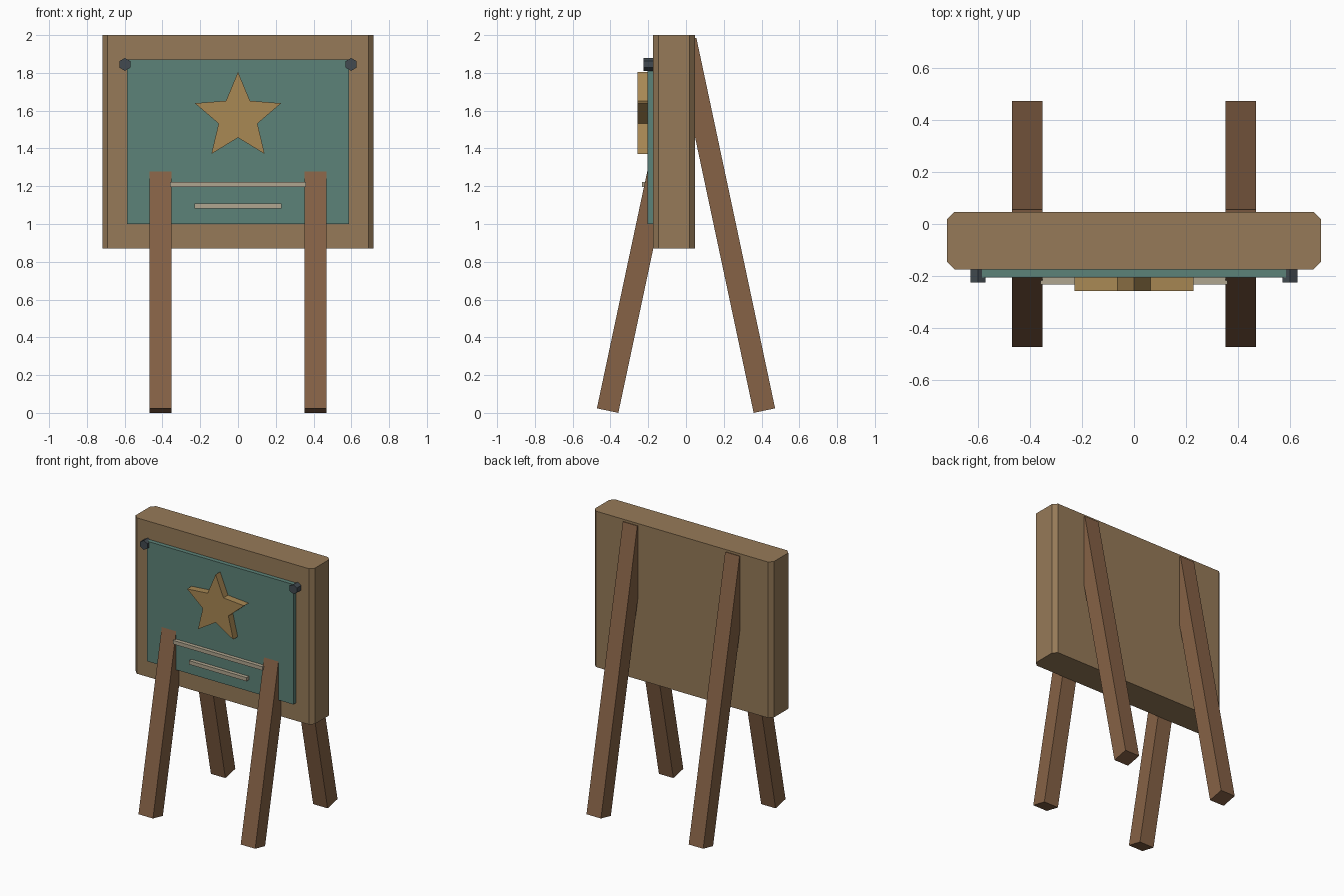
import bpy, bmesh, math
from mathutils import Matrix

if "Cube" in bpy.data.objects:
    bpy.data.objects.remove(bpy.data.objects["Cube"])


def material(name, rgb):
    m = bpy.data.materials.new(name)
    m.diffuse_color = [((c / 255 + 0.055) / 1.055) ** 2.4 for c in rgb] + [1]
    m.use_nodes = True
    m.node_tree.nodes["Principled BSDF"].inputs["Base Color"].default_value = m.diffuse_color
    return m


WOOD = material("board_wood", (150, 122, 88))
LEG = material("leg_wood", (134, 98, 70))
GREEN = material("green_panel", (92, 130, 120))
GOLD = material("gold", (168, 136, 84))
IRON = material("dark_iron", (66, 74, 80))
PALE = material("pale_rail", (176, 166, 144))


def prism(name, points, depth, mat, matrix):
    """Extrude a 2D outline along local z by depth, then place it."""
    bm = bmesh.new()
    face = bm.faces.new([bm.verts.new((x, y, 0)) for x, y in points])
    ext = bmesh.ops.extrude_face_region(bm, geom=[face])
    bmesh.ops.translate(bm, vec=(0, 0, depth),
                        verts=[v for v in ext["geom"] if isinstance(v, bmesh.types.BMVert)])
    bmesh.ops.transform(bm, matrix=matrix, verts=bm.verts)
    bmesh.ops.recalc_face_normals(bm, faces=bm.faces)
    mesh = bpy.data.meshes.new(name)
    bm.to_mesh(mesh)
    bm.free()
    mesh.materials.append(mat)
    obj = bpy.data.objects.new(name, mesh)
    bpy.context.collection.objects.link(obj)
    return obj


def rect(w, h):
    return [(-w / 2, -h / 2), (w / 2, -h / 2), (w / 2, h / 2), (-w / 2, h / 2)]


def radial(count, *radii):
    """Outline with its first point up, cycling through the radii."""
    out = []
    for i in range(count):
        a = math.pi / 2 + i * math.tau / count
        r = radii[i % len(radii)]
        out.append((r * math.cos(a), r * math.sin(a)))
    return out


def facing_front(x, y_back, z):
    """Outline x/y becomes world x/z, depth goes towards -y."""
    return Matrix.Translation((x, y_back, z)) @ Matrix.Rotation(math.pi / 2, 4, 'X')


# Thick board with chamfered upright edges
W, B, F, C = 0.718, 0.047, -0.174, 0.028
half = [(W - C, F), (W, F + C), (W, B - C), (W - C, B)]
outline = half + [(-x, y) for x, y in reversed(half)]
prism("board", outline, 1.13, WOOD, Matrix.Translation((0, 0, 0.87)))

# Coloured front panel, star and rails
prism("front_panel", rect(1.175, 0.87), 0.035, GREEN, facing_front(0, -0.17, 1.435))
prism("star", radial(10, 0.24, 0.108), 0.053, GOLD, facing_front(0, -0.204, 1.565))
prism("upper_rail", rect(0.72, 0.027), 0.029, PALE, facing_front(0, -0.203, 1.209))
prism("lower_rail", rect(0.46, 0.027), 0.029, PALE, facing_front(0, -0.203, 1.096))

TILT, T = math.radians(12), 0.116
for side, sx in (("left", -1), ("right", 1)):
    # Hexagonal bolt heads at the panel corners
    prism(f"{side}_bolt", radial(6, 0.034), 0.053, IRON, facing_front(sx * 0.599, -0.171, 1.845))
    # Splayed legs, front pair ends inside the board
    for end, sy, length in (("front", -1, 1.7), ("back", 1, 2.005)):
        place = (Matrix.Translation((sx * 0.41, sy * 0.415, T / 2 * math.sin(TILT)))
                 @ Matrix.Rotation(sy * TILT, 4, 'X'))
        prism(f"{end}_{side}_leg", rect(T, T), length, LEG, place)
